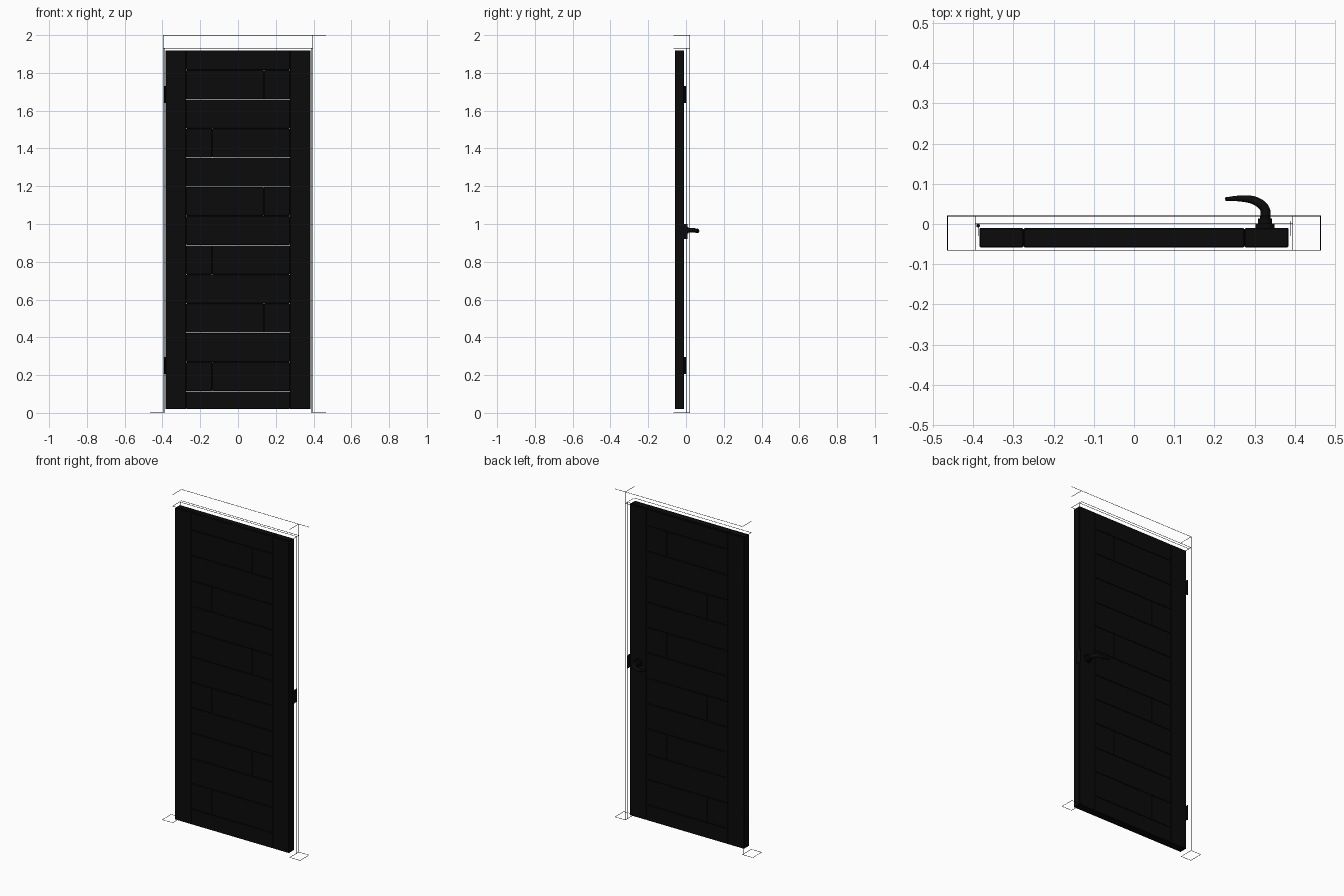
import bpy, bmesh, math
from mathutils import Vector

if "Cube" in bpy.data.objects:
    bpy.data.objects.remove(bpy.data.objects["Cube"])

black = bpy.data.materials.new("matte black")
black.diffuse_color = (0.0033, 0.0033, 0.0033, 1)
black.use_nodes = True
black.node_tree.nodes["Principled BSDF"].inputs["Base Color"].default_value = black.diffuse_color


def finish(name, bm):
    bmesh.ops.recalc_face_normals(bm, faces=bm.faces)
    me = bpy.data.meshes.new(name)
    bm.to_mesh(me)
    bm.free()
    me.materials.append(black)
    ob = bpy.data.objects.new(name, me)
    bpy.context.collection.objects.link(ob)
    return ob


def add_box(bm, lo, hi):
    vs = bmesh.ops.create_cube(bm, size=1)["verts"]
    for v in vs:
        v.co = Vector([(lo[i] + hi[i]) / 2 + v.co[i] * (hi[i] - lo[i]) for i in range(3)])


def add_rod(bm, centre, r, depth, axis, seg=32):
    vs = bmesh.ops.create_cone(bm, cap_ends=True, segments=seg, radius1=r, radius2=r, depth=depth)["verts"]
    for v in vs:
        c = v.co.copy()
        if axis == "Y":
            c = Vector((c.x, c.z, -c.y))
        v.co = c + Vector(centre)


def smooth(ob):
    for p in ob.data.polygons:
        p.use_smooth = True
    bpy.ops.object.select_all(action="DESELECT")
    ob.select_set(True)
    bpy.context.view_layer.objects.active = ob
    bpy.ops.object.shade_smooth_by_angle(angle=math.radians(40))


# Door leaf: stiles, rails and staggered panels with fine chamfered joints
Y0, Y1, GAP = -0.058, -0.01, 0.0006
Z0, Z1, S = 0.02, 1.92, 0.275


def board(name, x0, x1, z0, z1):
    bm = bmesh.new()
    add_box(bm, (x0 + GAP, Y0, z0 + GAP), (x1 - GAP, Y1, z1 - GAP))
    ob = finish(name, bm)
    m = ob.modifiers.new("chamfer", "BEVEL")
    m.width = 0.002
    m.segments = 1


board("left_stile", -0.385, -S, Z0, Z1)
board("right_stile", S, 0.385, Z0, Z1)
z = Z0
for i in range(6):
    lo = 0.115 + i * 0.309
    hi = lo + 0.155
    board("rail", -S, S, z, lo)
    split = -0.137 if i % 2 == 0 else 0.137
    board("panel_left", -S, split, lo, hi)
    board("panel_right", split, S, lo, hi)
    z = hi
board("top_rail", -S, S, z, Z1)

# Door frame: thin edge trim only
W = 0.0008
bm = bmesh.new()


def trim(a, b):
    add_box(bm, [min(p, q) - W for p, q in zip(a, b)], [max(p, q) + W for p, q in zip(a, b)])


F, B, XI, XO, ZT = -0.065, 0.02, 0.395, 0.464, 1.9992
for s in (-1, 1):
    trim((s * XI, B, W), (s * XI, B, ZT))
    trim((s * 0.391, 0.002, W), (s * 0.391, 0.002, 1.93))
    # foot outline of each jamb
    for x in (XI, XO):
        trim((s * x, F, W), (s * x, B, W))
    for y in (F, B):
        trim((s * XI, y, W), (s * XO, y, W))
    trim((s * XI, F, ZT), (s * XI, B, ZT))
    trim((s * XI, F, 1.93), (s * XI, B, 1.93))
trim((-XI, B, ZT), (XO, B, ZT))
for y in (F, 0.002, B):
    trim((-XI, y, 1.93), (XI, y, 1.93))
finish("frame_trim", bm)

# Hinges on the left edge
for zc in (1.685, 0.25):
    bm = bmesh.new()
    add_rod(bm, (-0.388, -0.004, zc), 0.0045, 0.09, "Z", 16)
    add_box(bm, (-0.3875, -0.03, zc - 0.045), (-0.3855, -0.004, zc + 0.045))
    smooth(finish("hinge", bm))

# Strike plate on the right edge
bm = bmesh.new()
add_box(bm, (0.389, -0.03, 0.92), (0.391, 0.008, 1.0))
finish("strike_plate", bm)

# Handle rose and collar on the back face
HX, HZ = 0.326, 0.967
bm = bmesh.new()
add_rod(bm, (HX, -0.006, HZ), 0.024, 0.012, "Y")
add_rod(bm, (HX, 0.006, HZ), 0.018, 0.016, "Y")
smooth(finish("handle_rose", bm))

# Lever handle: tapered curve sweeping towards the door middle
cu = bpy.data.curves.new("lever_path", "CURVE")
cu.dimensions = "3D"
cu.bevel_depth = 0.012
cu.bevel_resolution = 4
cu.use_fill_caps = True
sp = cu.splines.new("BEZIER")
path = [(HX, 0.01, HZ, 1.1), (HX, 0.036, HZ, 1.0), (0.305, 0.056, 0.964, 0.9),
        (0.27, 0.063, 0.962, 0.65), (0.228, 0.062, 0.971, 0.4)]
sp.bezier_points.add(len(path) - 1)
for p, (x, y, zz, r) in zip(sp.bezier_points, path):
    p.co = (x, y, zz)
    p.radius = r
    p.handle_left_type = p.handle_right_type = "AUTO"
cu.materials.append(black)
lever = bpy.data.objects.new("lever_handle", cu)
bpy.context.collection.objects.link(lever)
